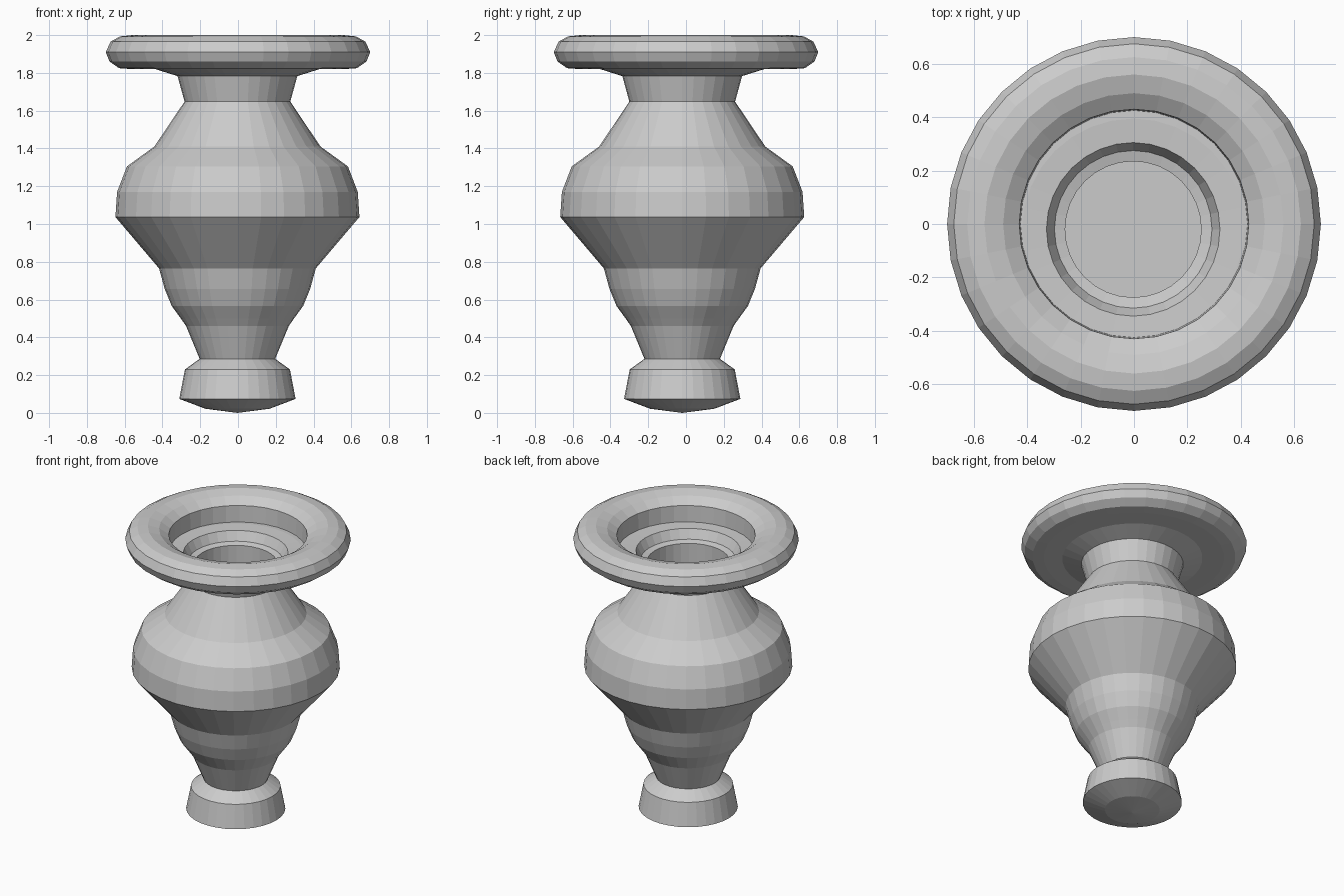
import bpy, bmesh
from math import cos, sin, pi

if "Cube" in bpy.data.objects:
    bpy.data.objects.remove(bpy.data.objects["Cube"])

SIDES = 32


def lathe(name, profile, centre=(0, 0), closed=False):
    """Revolve (radius, z) points into a flat-faced object; radius 0 makes a pole."""
    bm = bmesh.new()
    rings = []
    for r, z in profile:
        n = SIDES if r > 0 else 1
        rings.append([bm.verts.new((r * cos(2 * pi * i / SIDES), r * sin(2 * pi * i / SIDES), z))
                      for i in range(n)])
    pairs = list(zip(rings, rings[1:]))
    if closed:
        pairs.append((rings[-1], rings[0]))
    for a, b in pairs:
        for i in range(SIDES):
            j = (i + 1) % SIDES
            quad = [a[i % len(a)], a[j % len(a)], b[j % len(b)], b[i % len(b)]]
            bm.faces.new(list(dict.fromkeys(quad)))
    bmesh.ops.recalc_face_normals(bm, faces=bm.faces)
    mesh = bpy.data.meshes.new(name)
    bm.to_mesh(mesh)
    bm.free()
    obj = bpy.data.objects.new(name, mesh)
    obj.location = (centre[0], centre[1], 0)
    bpy.context.collection.objects.link(obj)
    return obj


# Wide rounded rim
lathe("rim", [
    (0.56, 2.0), (0.625, 1.993), (0.675, 1.965), (0.70, 1.91), (0.68, 1.86),
    (0.63, 1.825), (0.56, 1.82), (0.425, 1.82), (0.43, 1.94), (0.49, 1.98),
], closed=True)

# Foot, bulging body, neck, collar and the well inside the mouth
lathe("vase_body", [
    (0, 0.0), (0.17, 0.022), (0.308, 0.074),                # domed underside
    (0.278, 0.23), (0.20, 0.286),                           # foot
    (0.272, 0.46), (0.30, 0.50), (0.348, 0.566), (0.385, 0.656), (0.415, 0.765),
    (0.646, 1.037), (0.637, 1.17), (0.585, 1.305), (0.44, 1.41),
    (0.28, 1.648), (0.317, 1.783), (0.46, 1.828),           # neck and collar
    (0.415, 1.83), (0.325, 1.825), (0.295, 1.765),          # stepped mouth
    (0.255, 1.755), (0.255, 1.45), (0, 1.45),               # well
], centre=(-0.003, -0.02))
